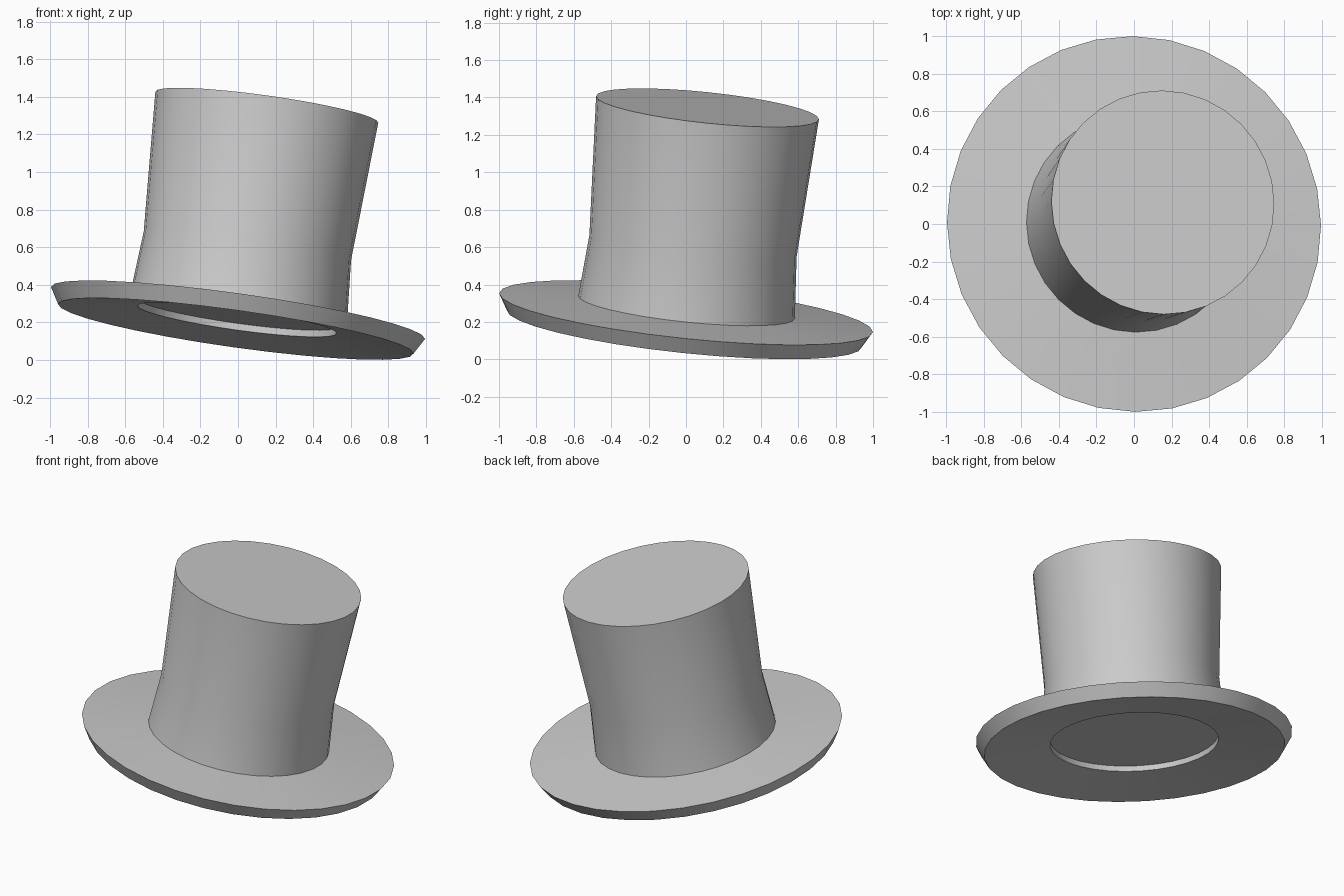
import bpy, bmesh, math
from mathutils import Vector, Matrix

if "Cube" in bpy.data.objects:
    bpy.data.objects.remove(bpy.data.objects["Cube"])

SIDES = 32
AXIS = Vector((0.14, 0.105, 1)).normalized()   # lean of the hat
TILT = Matrix.Translation((0, 0, 0.25)) @ Vector((0, 0, 1)).rotation_difference(AXIS).to_matrix().to_4x4()


def lathe(name, profile):
    """Revolve (radius, height) points about the tilted axis; radius 0 makes a capped end."""
    bm = bmesh.new()
    rings = []
    for r, h in profile:
        rings.append([bm.verts.new((r * math.cos(2 * math.pi * i / SIDES),
                                    r * math.sin(2 * math.pi * i / SIDES), h))
                      for i in range(SIDES)])
    for a, b in zip(rings, rings[1:]):
        for i in range(SIDES):
            j = (i + 1) % SIDES
            bm.faces.new((a[i], a[j], b[j], b[i]))
    bm.faces.new(rings[-1])
    bm.faces.new(list(reversed(rings[0])))
    bmesh.ops.recalc_face_normals(bm, faces=bm.faces)
    bm.transform(TILT)
    mesh = bpy.data.meshes.new(name)
    bm.to_mesh(mesh)
    bm.free()
    obj = bpy.data.objects.new(name, mesh)
    bpy.context.collection.objects.link(obj)
    bpy.ops.object.select_all(action='DESELECT')
    obj.select_set(True)
    bpy.context.view_layer.objects.active = obj
    bpy.ops.object.shade_smooth_by_angle(angle=math.radians(30))
    return obj


# whole hat: recessed underside, flared brim edge, waisted crown, flat top
lathe("top_hat", [
    (0.535, 0.0),      # recess ceiling
    (0.535, -0.036),   # recess rim
    (0.955, -0.086),   # brim lower edge
    (1.005, 0.0),      # brim upper edge
    (0.582, 0.03),     # crown base
    (0.557, 0.362),    # crown waist
    (0.599, 1.112),    # crown top
])
